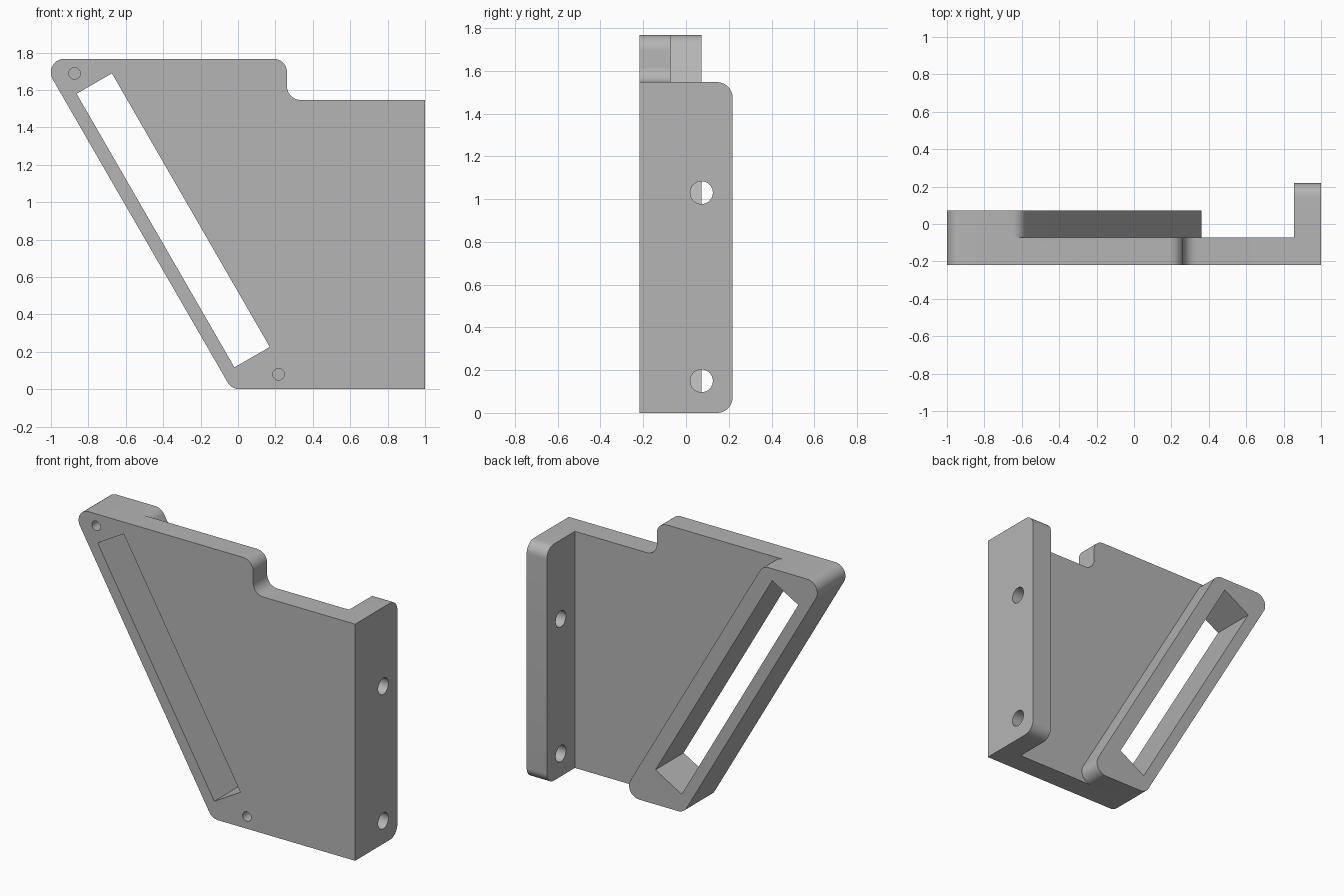
import bpy, bmesh, math
from mathutils import Vector, Matrix

cube = bpy.data.objects.get("Cube")
if cube:
    bpy.data.objects.remove(cube, do_unlink=True)

U = 0.0727                  # fillet radius, half a wall thickness
H, STEP = 1.767, 1.547      # full height and height of the lower shoulder
FRONT, BACK = -3 * U, 3 * U
SLOPE = 1 / math.sqrt(3)    # horizontal run of the slanted side per unit height

grey = bpy.data.materials.new("mid_grey")
grey.use_nodes = True
grey.diffuse_color = (0.46, 0.46, 0.46, 1)
grey.node_tree.nodes["Principled BSDF"].inputs["Base Color"].default_value = grey.diffuse_color


def rounded(corners, steps=10):
    """Outline from (u, v, radius) corners, with true circular fillets."""
    out = []
    for i, (u, v, r) in enumerate(corners):
        p = Vector((u, v))
        if r == 0:
            out.append(p)
            continue
        a = (Vector(corners[i - 1][:2]) - p).normalized()
        b = (Vector(corners[(i + 1) % len(corners)][:2]) - p).normalized()
        half = a.angle(b) / 2
        centre = p + (a + b).normalized() * (r / math.sin(half))
        start = p + a * (r / math.tan(half)) - centre
        end = p + b * (r / math.tan(half)) - centre
        sweep = start.angle_signed(end)
        for k in range(steps + 1):
            out.append(centre + Matrix.Rotation(-sweep * k / steps, 2) @ start)
    return out


def finish(name, bm):
    bmesh.ops.recalc_face_normals(bm, faces=bm.faces)
    mesh = bpy.data.meshes.new(name)
    bm.to_mesh(mesh)
    bm.free()
    mesh.materials.append(grey)
    obj = bpy.data.objects.new(name, mesh)
    bpy.context.collection.objects.link(obj)
    return obj


def prism(name, outline, axis, lo, hi):
    """Extrude an outline along x (outline in y, z) or y (outline in x, z)."""
    bm = bmesh.new()
    place = (lambda p: (lo, p.x, p.y)) if axis == "x" else (lambda p: (p.x, lo, p.y))
    face = bm.faces.new([bm.verts.new(place(p)) for p in outline])
    moved = bmesh.ops.extrude_face_region(bm, geom=[face])["geom"]
    shift = Vector((hi - lo, 0, 0)) if axis == "x" else Vector((0, hi - lo, 0))
    bmesh.ops.translate(bm, vec=shift, verts=[g for g in moved if isinstance(g, bmesh.types.BMVert)])
    return finish(name, bm)


def drill(name, at, rot_axis, radius, top_radius, depth):
    """Cylinder or cone centred on a point, turned to lie along x or y."""
    bm = bmesh.new()
    turn = Matrix.Rotation(math.pi / 2, 4, rot_axis)
    bmesh.ops.create_cone(bm, cap_ends=True, segments=32, radius1=radius, radius2=top_radius,
                          depth=depth, matrix=Matrix.Translation(at) @ turn)
    return finish(name, bm)


def combine(obj, other, operation):
    mod = obj.modifiers.new(operation.lower(), "BOOLEAN")
    mod.object, mod.operation, mod.solver = other, operation, "EXACT"
    bpy.ops.object.select_all(action="DESELECT")
    bpy.context.view_layer.objects.active = obj
    obj.select_set(True)
    bpy.ops.object.modifier_apply(modifier=mod.name)
    bpy.data.objects.remove(other, do_unlink=True)


# Main plate with a slanted side and a stepped top
left_foot = -0.034
left_top = left_foot - H * SLOPE
bracket = prism("bracket", rounded([
    (left_top, H, U), (0.262, H, U), (0.262, STEP, U),
    (1, STEP, 0), (1, 0, 0), (left_foot, 0, U)]), "y", FRONT, -U)

# Thick slanted frame around the slot
right_foot = 0.414
frame = prism("slot_frame", rounded([
    (left_top, H, U), (right_foot - H * SLOPE, H, U),
    (right_foot, 0, U), (left_foot, 0, U)]), "y", FRONT, U)
combine(bracket, frame, "UNION")

# Mounting flange along the side
flange = prism("mounting_flange", rounded([
    (FRONT, 0, 0), (BACK, 0, U), (BACK, STEP, U), (FRONT, STEP, 0)]), "x", 1 - 2 * U, 1)
combine(bracket, flange, "UNION")

# Slanted slot through plate and frame
slot = prism("slot_cutter", [Vector(p) for p in (
    (-0.863, 1.58), (-0.674, 1.689), (0.17, 0.226), (-0.019, 0.117))], "y", -0.5, 0.5)
combine(bracket, slot, "DIFFERENCE")

# Bolt holes through the flange
for z in (0.15, 1.03):
    combine(bracket, drill("bolt_cutter", (0.95, U, z), "Y", 0.053, 0.053, 0.4), "DIFFERENCE")

# Blind screw holes with conical ends in the front
for x, z in ((-0.874, 1.689), (0.217, 0.08)):
    combine(bracket, drill("screw_cutter", (x, FRONT, z), "X", 0.031, 0.031, 0.36), "DIFFERENCE")
    tip = drill("screw_tip_cutter", (x, FRONT + 0.189, z), "X", 0, 0.031, 0.018)
    bm = bmesh.new()
    bm.from_mesh(tip.data)
    # point the cone inward
    wide = max(Vector((v.co.x - x, v.co.z - z)).length for v in bm.verts if v.co.y < FRONT + 0.189)
    if wide < 0.01:
        for v in bm.verts:
            v.co.y = 2 * (FRONT + 0.189) - v.co.y
    bmesh.ops.recalc_face_normals(bm, faces=bm.faces)
    bm.to_mesh(tip.data)
    bm.free()
    combine(bracket, tip, "DIFFERENCE")

# Smooth the fillets and bores, keep edges sharp
bpy.ops.object.select_all(action="DESELECT")
bpy.context.view_layer.objects.active = bracket
bracket.select_set(True)
bpy.ops.object.shade_smooth_by_angle(angle=math.radians(25))
